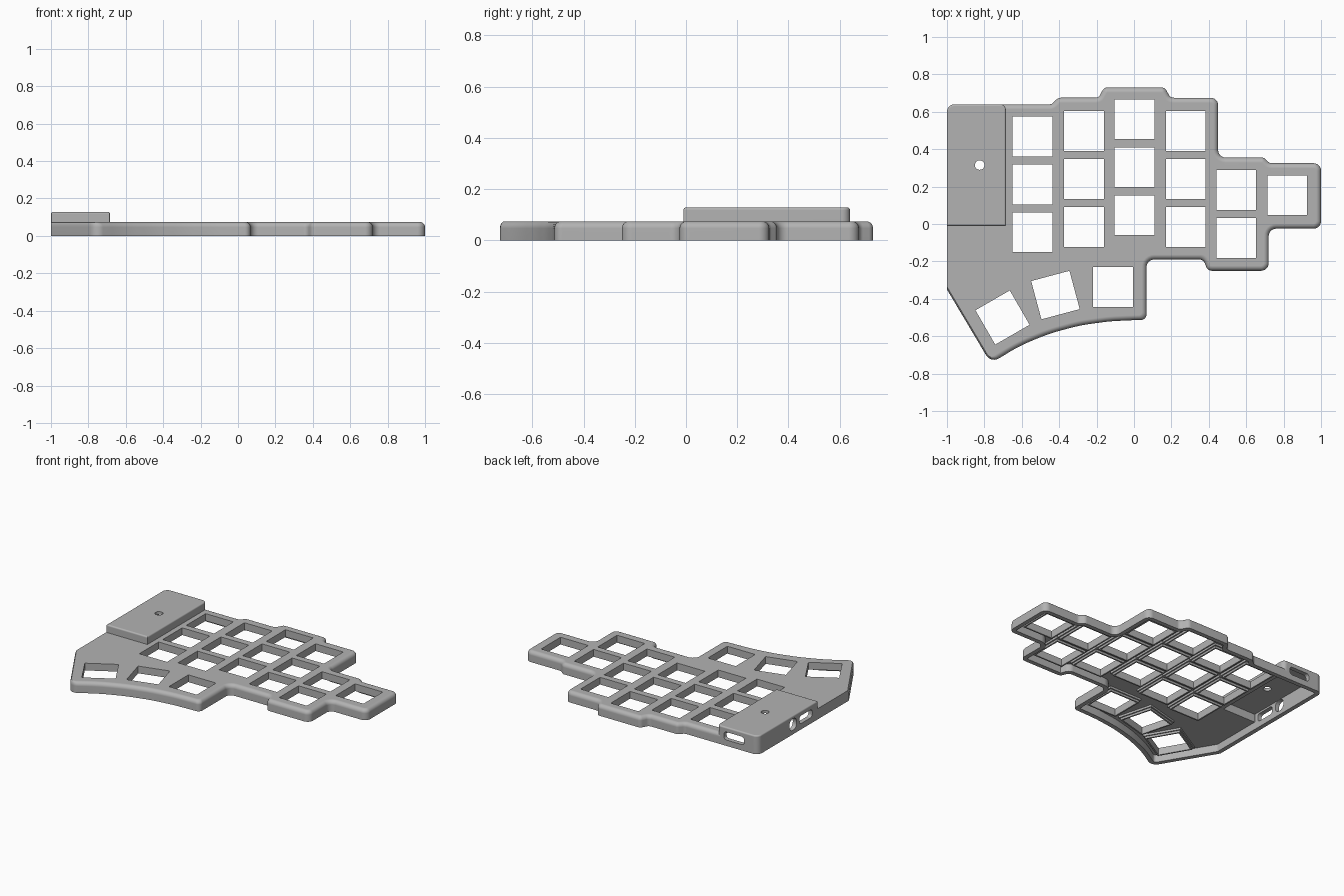
import bpy, bmesh, math
from mathutils import Vector, Matrix

cube = bpy.data.objects.get("Cube")
if cube:
    bpy.data.objects.remove(cube, do_unlink=True)

grey = bpy.data.materials.new("case_grey")
grey.use_nodes = True
colour = (0.45, 0.45, 0.45, 1)
grey.diffuse_color = colour
grey.node_tree.nodes["Principled BSDF"].inputs["Base Color"].default_value = colour


def outline(corners, inset=0.0, steps=6):
    """Rounded loop from (x, y, radius, inset factor of the edge that follows)."""
    n = len(corners)
    pts = [Vector(c[:2]) for c in corners]
    dirs = [(pts[(i + 1) % n] - pts[i]).normalized() for i in range(n)]
    moved = []
    for i in range(n):
        d0, d1 = dirs[i - 1], dirs[i]
        p0 = pts[i] + Vector((-d0.y, d0.x)) * inset * corners[i - 1][3]
        p1 = pts[i] + Vector((-d1.y, d1.x)) * inset * corners[i][3]
        moved.append(p0 + d0 * ((p1 - p0).cross(d1) / d0.cross(d1)))
    loop = []
    for i, p in enumerate(moved):
        d0, d1 = dirs[i - 1], dirs[i]
        turn = math.atan2(d0.cross(d1), d0.dot(d1))
        sign = math.copysign(1, turn)
        half = math.tan(abs(turn) / 2)
        room = 0.45 * min((p - moved[i - 1]).length, (moved[(i + 1) % n] - p).length)
        r = min(max(corners[i][2] - sign * inset, 0.004), room / half)
        a = p - d0 * r * half
        c = a + Vector((-d0.y, d0.x)) * r * sign
        loop += [c + Matrix.Rotation(turn * k / steps, 2) @ (a - c) for k in range(steps + 1)]
    return loop


def add_loft(bm, rings, caps=True):
    rows = [[bm.verts.new(p) for p in ring] for ring in rings]
    pairs = list(zip(rows, rows[1:])) + ([] if caps else [(rows[-1], rows[0])])
    for low, high in pairs:
        for i in range(len(low)):
            j = (i + 1) % len(low)
            bm.faces.new((low[i], low[j], high[j], high[i]))
    if caps:
        bm.faces.new(rows[0][::-1])
        bm.faces.new(rows[-1])


def finish(name, bm):
    bmesh.ops.recalc_face_normals(bm, faces=bm.faces)
    mesh = bpy.data.meshes.new(name)
    bm.to_mesh(mesh)
    bm.free()
    mesh.materials.append(grey)
    ob = bpy.data.objects.new(name, mesh)
    bpy.context.collection.objects.link(ob)
    return ob


def solid(name, *lofts):
    bm = bmesh.new()
    for rings in lofts:
        add_loft(bm, rings)
    return finish(name, bm)


def level(loop, z):
    return [Vector((p.x, p.y, z)) for p in loop]


def block(corners, top, edge):
    """Rings of a prism with a rounded top edge."""
    rings = [level(outline(corners), 0)]
    for k in range(6):
        a = math.pi / 2 * k / 5
        rings.append(level(outline(corners, edge * (1 - math.cos(a))), top - edge + edge * math.sin(a)))
    return rings


def boolean(target, tool, mode):
    bpy.context.view_layer.objects.active = target
    mod = target.modifiers.new(mode.lower(), "BOOLEAN")
    mod.operation, mod.object, mod.solver = mode, tool, "EXACT"
    bpy.ops.object.modifier_apply(modifier=mod.name)
    bpy.data.objects.remove(tool, do_unlink=True)


# Outer silhouette, counter-clockwise; the inner side and thumb side have crisper edges
R, S, ARC = 0.04, 0.03, 0.9
shape = [(-1, -0.35, 0.02, 0.4), (-0.765, -0.745, 0.05, 1),
         (-0.61, -0.65, ARC, 1), (-0.45, -0.585, ARC, 1), (-0.29, -0.542, ARC, 1), (-0.13, -0.52, ARC, 1),
         (0.0, -0.514, ARC, 1), (0.067, -0.513, R, 1), (0.067, -0.19, R, 1), (0.37, -0.19, S, 1),
         (0.395, -0.25, S, 1), (0.72, -0.25, R, 1), (0.72, -0.025, R, 1), (1, -0.025, R, 1),
         (1, 0.325, R, 1), (0.725, 0.325, S, 1), (0.695, 0.355, S, 1), (0.45, 0.355, R, 1),
         (0.45, 0.675, R, 1), (0.195, 0.675, S, 1), (0.165, 0.73, S, 1), (-0.16, 0.73, S, 1),
         (-0.19, 0.675, S, 1), (-0.405, 0.675, S, 1), (-0.44, 0.64, S, 1), (-1, 0.64, R, 0)]
case = solid("case", block(shape, 0.074, 0.027))

# Raised controller cover
cover = [(-1, -0.01, 0.004, 1), (-0.685, -0.01, 0.004, 1), (-0.685, 0.64, S, 1), (-1, 0.64, R, 1)]
boolean(case, solid("cover", block(cover, 0.128, 0.01)), "UNION")

# Hollow underside
PLATE = 0.052
inner = [(x, y, r, 1) for x, y, r, f in shape]
for name, corners, top in (("case_hollow", inner, PLATE), ("cover_hollow", cover, 0.108)):
    loop = outline(corners, 0.03)
    boolean(case, solid(name, [level(loop, -0.1), level(loop, top)]), "DIFFERENCE")

# Key positions: straight columns (x, top y, rows), then the fanned thumb keys
keys = []
for x, y, rows in ((-0.543, 0.468, 3), (-0.267, 0.497, 3), (0.003, 0.56, 3),
                   (0.277, 0.497, 3), (0.547, 0.182, 2), (0.82, 0.153, 1)):
    keys += [(x, y - 0.2565 * i, 0) for i in range(rows)]
keys += [(-0.112, -0.337, 0), (-0.42, -0.38, 15), (-0.703, -0.5, 30)]


def square(key, half, z):
    x, y, angle = key
    place = Matrix.Translation((x, y, z)) @ Matrix.Rotation(math.radians(angle), 4, "Z")
    return [place @ Vector((sx * half, sy * half, 0)) for sx, sy in ((-1, -1), (1, -1), (1, 1), (-1, 1))]


HOLE = 0.106
holes = solid("key_holes", *[[square(k, HOLE, -0.1), square(k, HOLE, 0.2)] for k in keys])
boolean(case, holes, "DIFFERENCE")

# Stepped frames below every key opening
bm = bmesh.new()
steps = ((0.125, PLATE + 0.001), (0.125, 0.038), (0.116, 0.038), (0.116, 0.024),
         (HOLE, 0.024), (HOLE, PLATE + 0.001))
for k in keys:
    add_loft(bm, [square(k, half, z) for half, z in steps], caps=False)
finish("key_frames", bm)


# Ports through the cover walls and the button hole on top
def port(name, w, h, r, centre, turn):
    loop = outline([(sx * w / 2, sy * h / 2, r, 1) for sx, sy in ((-1, -1), (1, -1), (1, 1), (-1, 1))])
    place = Matrix.Translation(centre) @ turn
    rings = [[place @ p for p in level(loop, z)] for z in (-0.06, 0.06)]
    boolean(case, solid(name, rings), "DIFFERENCE")


to_back = Matrix.Rotation(math.pi / 2, 4, "X")
to_side = Matrix.Rotation(math.pi / 2, 4, "Z") @ to_back
port("back_port", 0.155, 0.055, 0.02, (-0.815, 0.64, 0.068), to_back)
port("side_slot", 0.14, 0.055, 0.02, (-1, 0.12, 0.068), to_side)
port("side_jack", 0.08, 0.08, 0.04, (-1, 0.26, 0.068), to_side)
port("button_hole", 0.05, 0.05, 0.025, (-0.825, 0.315, 0.12), Matrix.Identity(4))

# Smooth rounded edges, flat plates
bpy.ops.object.select_all(action="DESELECT")
case.select_set(True)
bpy.context.view_layer.objects.active = case
bpy.ops.object.shade_smooth_by_angle(angle=math.radians(25))
weighted = case.modifiers.new("weighted_normals", "WEIGHTED_NORMAL")
weighted.keep_sharp = True
